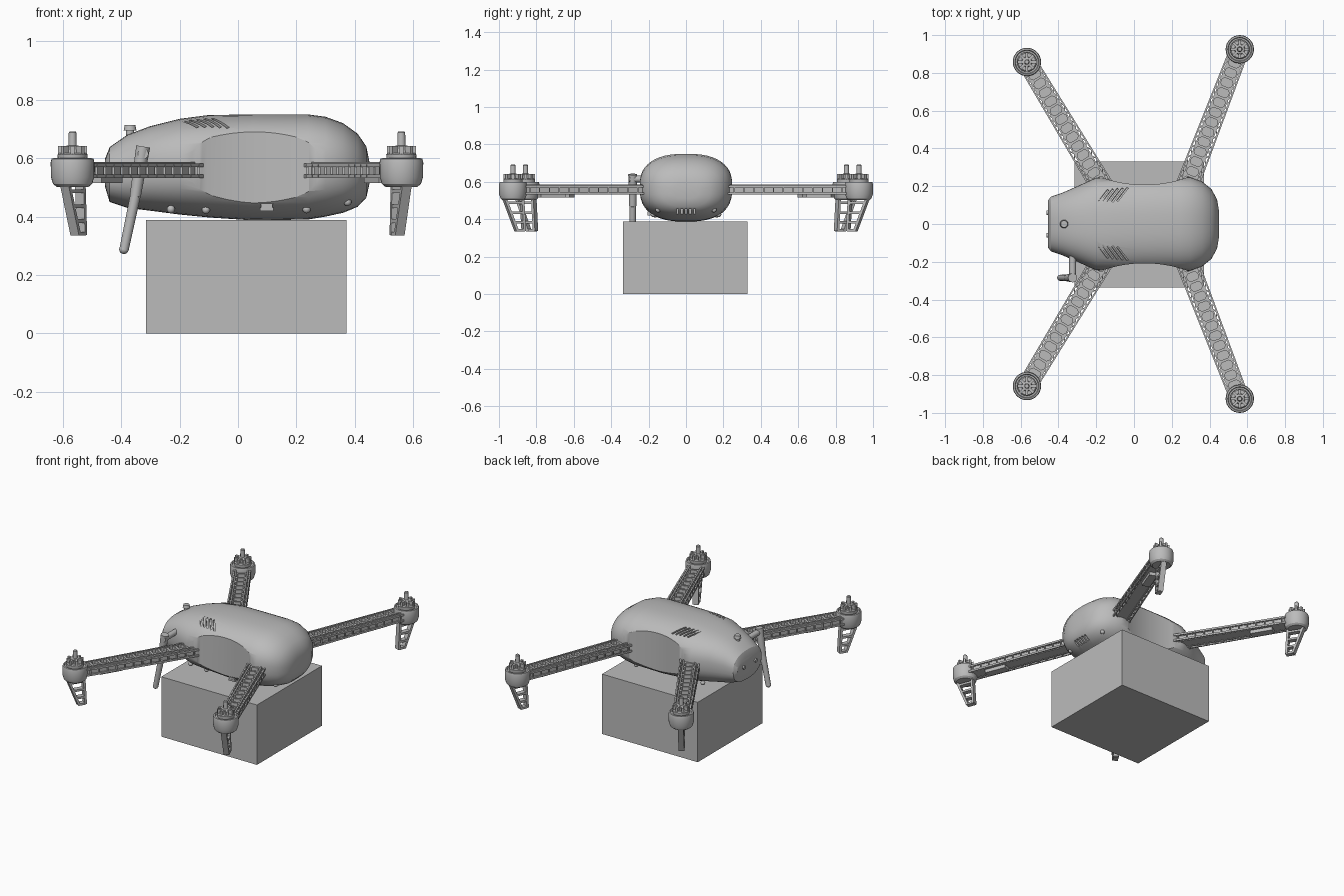
import bpy, bmesh, math
from mathutils import Vector as V, Matrix as M

if "Cube" in bpy.data.objects:
    bpy.data.objects.remove(bpy.data.objects["Cube"])


def material(name, value):
    mat = bpy.data.materials.new(name)
    mat.use_nodes = True
    colour = (value, value, value, 1)
    mat.diffuse_color = colour
    mat.node_tree.nodes["Principled BSDF"].inputs["Base Color"].default_value = colour
    return mat


GREY = material("plain grey", 0.5)


def finish(name, bm, smooth=True):
    bmesh.ops.recalc_face_normals(bm, faces=bm.faces)
    mesh = bpy.data.meshes.new(name)
    bm.to_mesh(mesh)
    bm.free()
    mesh.materials.append(GREY)
    obj = bpy.data.objects.new(name, mesh)
    bpy.context.collection.objects.link(obj)
    if smooth:
        smooth_by_angle(obj)
    return obj


def smooth_by_angle(obj):
    bpy.ops.object.select_all(action='DESELECT')
    obj.select_set(True)
    bpy.context.view_layer.objects.active = obj
    bpy.ops.object.shade_smooth_by_angle(angle=math.radians(32))


def box(bm, centre, size, rot=M.Identity(4)):
    bmesh.ops.create_cube(bm, size=1, matrix=M.Translation(centre) @ rot @ M.Diagonal((*size, 1)))


def bar(bm, a, b, width, height):
    d = b - a
    box(bm, (a + b) / 2, (d.length, width, height), d.to_track_quat('X', 'Z').to_matrix().to_4x4())


def rod(bm, a, b, r1, r2, sides=20):
    a, b = V(a), V(b)
    d = b - a
    rot = d.to_track_quat('Z', 'Y').to_matrix().to_4x4()
    bmesh.ops.create_cone(bm, cap_ends=True, segments=sides, radius1=r1, radius2=r2,
                          depth=d.length, matrix=M.Translation((a + b) / 2) @ rot)


def ball(bm, centre, radius):
    bmesh.ops.create_uvsphere(bm, u_segments=12, v_segments=8, radius=radius, matrix=M.Translation(centre))


def lathe(bm, centre, profile, sides=32):
    rings = [[bm.verts.new(V(centre) + V((r * math.cos(k * math.tau / sides),
                                          r * math.sin(k * math.tau / sides), z)))
              for k in range(sides)] for r, z in profile]
    skin(bm, rings)


def skin(bm, rings):
    n = len(rings[0])
    for lower, upper in zip(rings, rings[1:]):
        for k in range(n):
            bm.faces.new((lower[k], lower[(k + 1) % n], upper[(k + 1) % n], upper[k]))
    bm.faces.new(rings[0][::-1])
    bm.faces.new(rings[-1])


# Fuselage: rounded sections lofted along x (x, half width, bottom, top)
STATIONS = [(-.455, .125, .5, .6), (-.44, .145, .45, .638), (-.38, .165, .43, .68),
            (-.3, .2, .42, .71), (-.2, .245, .407, .735), (-.1, .25, .397, .748),
            (.05, .25, .387, .75), (.24, .25, .39, .75), (.3, .247, .4, .742),
            (.36, .225, .413, .72), (.41, .185, .433, .684), (.44, .13, .465, .64),
            (.45, .07, .51, .59)]


def rounded(value):
    return math.copysign(abs(value) ** 0.8, value)


bm = bmesh.new()
rings = []
for x, half, low, high in STATIONS:
    ring = []
    for k in range(48):
        a = k * math.tau / 48
        ring.append(bm.verts.new((x, half * rounded(math.cos(a)),
                                  (low + high) / 2 + (high - low) / 2 * rounded(math.sin(a)))))
    rings.append(ring)
skin(bm, rings)
body = finish("fuselage", bm, False)

# Cutters: waist scoops, shoulder vents, nose grille
bm = bmesh.new()
for side in (-1, 1):
    bmesh.ops.create_cone(bm, cap_ends=True, segments=180, radius1=.68, radius2=.68, depth=1,
                          matrix=M.Translation((.055, .888 * side, .57)))
    for k in range(5):
        rot = M.Rotation(-.4 * side, 4, 'X') @ M.Rotation(.95 * side, 4, 'Z')
        box(bm, (-.165 + k * .026, (.148 + k * .003) * side, .727), (.095, .01, .03), rot)
for k in range(5):
    box(bm, (.425, (k - 2) * .023, .438), (.06, .012, .036))
cutter = finish("cutter", bm, False)
cutter.hide_render = True

mod = body.modifiers.new("cuts", 'BOOLEAN')
mod.operation = 'DIFFERENCE'
mod.solver = 'EXACT'
mod.object = cutter
bpy.context.view_layer.update()
cut_mesh = bpy.data.meshes.new_from_object(body.evaluated_get(bpy.context.evaluated_depsgraph_get()))
body.modifiers.clear()
body.data = cut_mesh
bpy.data.objects.remove(cutter)
smooth_by_angle(body)


# Arm: pocketed beam with a light truss on both edges
def make_arm(name, start, end):
    d = (end - start).normalized()
    n = V((-d.y, d.x, 0))
    length = (end - start).length - .05

    def p(s, t, z):
        return start + d * s + n * t + V((0, 0, z))

    bm = bmesh.new()
    bar(bm, p(0, 0, .55), p(length, 0, .55), .07, .026)
    for t in (-1, 1):
        bar(bm, p(0, .035 * t, .561), p(length, .035 * t, .561), .009, .052)
        for z in (.538, .575):
            bar(bm, p(0, .057 * t, z), p(length, .048 * t, z), .008, .012)
    cells = 13
    step = length / cells
    for i in range(cells + 1):
        s = i * step
        bar(bm, p(s, -.035, .571), p(s, .035, .571), .013, .022)
        for t in (-1, 1):
            for sign in (-1, 1):
                if 0 < i < cells:
                    bar(bm, p(s, .02 * t, .571), p(s + .016 * sign, .034 * t, .571), .009, .021)
            if i < cells:
                edge = (.057 - .009 * (i + .5) / cells) * t
                middle = s + step / 2
                bar(bm, p(s, .035 * t, .575), p(middle, edge, .575), .006, .01)
                bar(bm, p(middle, edge, .575), p(s + step, .035 * t, .575), .006, .01)
                bar(bm, p(middle, edge, .535), p(middle, edge, .578), .006, .008)
                bar(bm, p(s, .035 * t, .538), p(middle, edge, .538), .006, .01)
    # Speed controller under the beam
    bar(bm, p(length - .24, 0, .53), p(length - .1, 0, .53), .05, .03)
    finish(name + "_arm", bm, False)


def make_motor(name, centre):
    bm = bmesh.new()
    lathe(bm, centre, [(.055, .502), (.067, .512), (.074, .535), (.075, .585), (.072, .598),
                       (.064, .6), (.06, .592), (.01, .592)])
    finish(name + "_motor_pod", bm)
    bm = bmesh.new()
    lathe(bm, centre, [(.05, .59), (.052, .612), (.046, .618), (.028, .618), (.024, .642), (.014, .644),
                       (.013, .688), (.01, .692)], 24)
    for k in range(8):
        a = k * math.tau / 8
        c = V((math.cos(a), math.sin(a), 0))
        bar(bm, centre + c * .02 + V((0, 0, .622)), centre + c * .05 + V((0, 0, .622)), .014, .038)
    finish(name + "_motor", bm)


# Landing leg: tapered ladder leaning towards the body
def make_leg(name, centre, d):
    def p(s, z):
        return centre + d * s + V((0, 0, z))

    def outer(z):
        return -.022 + (z - .335) * .4

    def inner(z):
        return -.062 + (z - .335) * .06

    bm = bmesh.new()
    bar(bm, p(outer(.52), .52), p(outer(.337), .337), .034, .014)
    bar(bm, p(inner(.52), .52), p(inner(.337), .337), .034, .014)
    for z in (.341, .385, .435, .487):
        bar(bm, p(inner(z), z), p(outer(z), z), .032, .013)
    finish(name + "_landing_leg", bm, False)


for side, label in ((-1, "right"), (1, "left")):
    for end, root, tip in (("nose", (.28, .2), (.56, .925)), ("tail", (-.17, .2), (-.567, .858))):
        name = label + "_" + end
        start, stop = V((root[0], root[1] * side, 0)), V((tip[0], tip[1] * side, 0))
        make_arm(name, start, stop)
        make_motor(name, stop)
        make_leg(name, stop, (stop - start).normalized())

# Antenna with its pivot bracket
bm = bmesh.new()
rod(bm, (-.325, -.15, .615), (-.325, -.305, .615), .018, .018)
rod(bm, (-.325, -.285, .64), (-.352, -.285, .47), .024, .019)
rod(bm, (-.352, -.285, .47), (-.391, -.285, .285), .018, .016)
ball(bm, (-.391, -.285, .288), .0165)
finish("antenna", bm)

# Small fittings
bm = bmesh.new()
rod(bm, (-.37, 0, .66), (-.37, 0, .7), .014, .014)
rod(bm, (-.37, 0, .695), (-.37, 0, .714), .022, .018)
finish("top_knob", bm)

bm = bmesh.new()
for y in (-.06, .06):
    rod(bm, (-.44, y, .55), (-.464, y, .55), .012, .012, 12)
finish("tail_buttons", bm)

bm = bmesh.new()
for side in (-1, 1):
    for x, y, z in ((.235, .175, .425), (.375, .15, .45), (-.11, .165, .423), (-.23, .155, .425)):
        ball(bm, (x, y * side, z), .014)
finish("lamps", bm)

bm = bmesh.new()
for z, width in ((.425, .046), (.437, .04), (.449, .046)):
    box(bm, (.098, -.185, z), (width, .04, .011))
finish("side_connector", bm, False)

# Cargo box
bm = bmesh.new()
box(bm, (.028, -.003, .194), (.686, .666, .388))
finish("cargo_box", bm, False)
